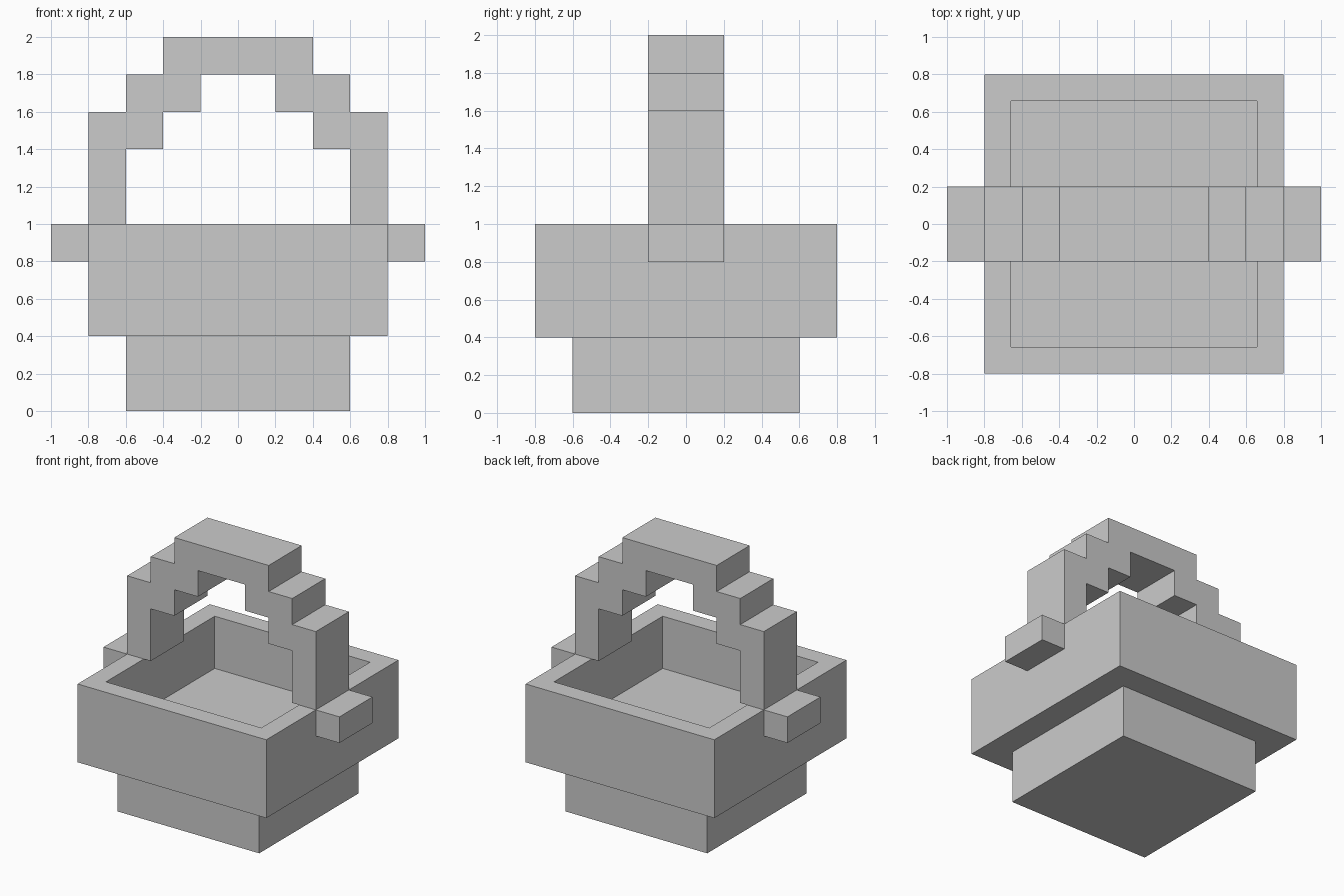
import bpy, bmesh
from mathutils import Matrix

if "Cube" in bpy.data.objects:
    bpy.data.objects.remove(bpy.data.objects["Cube"])


def finish(name, bm):
    bmesh.ops.recalc_face_normals(bm, faces=bm.faces)
    mesh = bpy.data.meshes.new(name)
    bm.to_mesh(mesh)
    bm.free()
    obj = bpy.data.objects.new(name, mesh)
    bpy.context.collection.objects.link(obj)
    return obj


def box_bmesh(x, y, z):
    """Box spanning the given (min, max) ranges."""
    bm = bmesh.new()
    size = [b - a for a, b in (x, y, z)]
    centre = [(a + b) / 2 for a, b in (x, y, z)]
    matrix = Matrix.Translation(centre) @ Matrix.Diagonal((*size, 1))
    bmesh.ops.create_cube(bm, size=1, matrix=matrix)
    return bm


# Foot under the basket
finish("basket_foot", box_bmesh((-0.6, 0.6), (-0.6, 0.6), (0, 0.4)))

# Basket body: top face inset to leave a rim, then sunk to form the cavity
bm = box_bmesh((-0.8, 0.8), (-0.8, 0.8), (0.4, 1.0))
bm.faces.ensure_lookup_table()
top = max(bm.faces, key=lambda f: f.calc_center_median().z)
bmesh.ops.inset_region(bm, faces=[top], thickness=0.2)
floor = bmesh.ops.extrude_discrete_faces(bm, faces=[top])["faces"][0]
bmesh.ops.translate(bm, vec=(0, 0, -0.4), verts=floor.verts)
finish("basket_body", bm)

# Side lugs
for side, x in (("left", (-1.0, -0.8)), ("right", (0.8, 1.0))):
    finish(f"{side}_lug", box_bmesh(x, (-0.2, 0.2), (0.8, 1.0)))

# Stepped carrying handle: mirrored half profile extruded along y
outer = [(0.8, 1.0), (0.8, 1.6), (0.6, 1.6), (0.6, 1.8), (0.4, 1.8), (0.4, 2.0)]
inner = [(0.2, 1.8), (0.2, 1.6), (0.4, 1.6), (0.4, 1.4), (0.6, 1.4), (0.6, 1.0)]


def mirrored(points):
    return [(-x, z) for x, z in reversed(points)]


profile = outer + mirrored(outer) + mirrored(inner) + inner
bm = bmesh.new()
face = bm.faces.new([bm.verts.new((x, -0.2, z)) for x, z in profile])
result = bmesh.ops.extrude_face_region(bm, geom=[face], use_keep_orig=True)
moved = [g for g in result["geom"] if isinstance(g, bmesh.types.BMVert)]
bmesh.ops.translate(bm, vec=(0, 0.4, 0), verts=moved)
finish("handle", bm)
